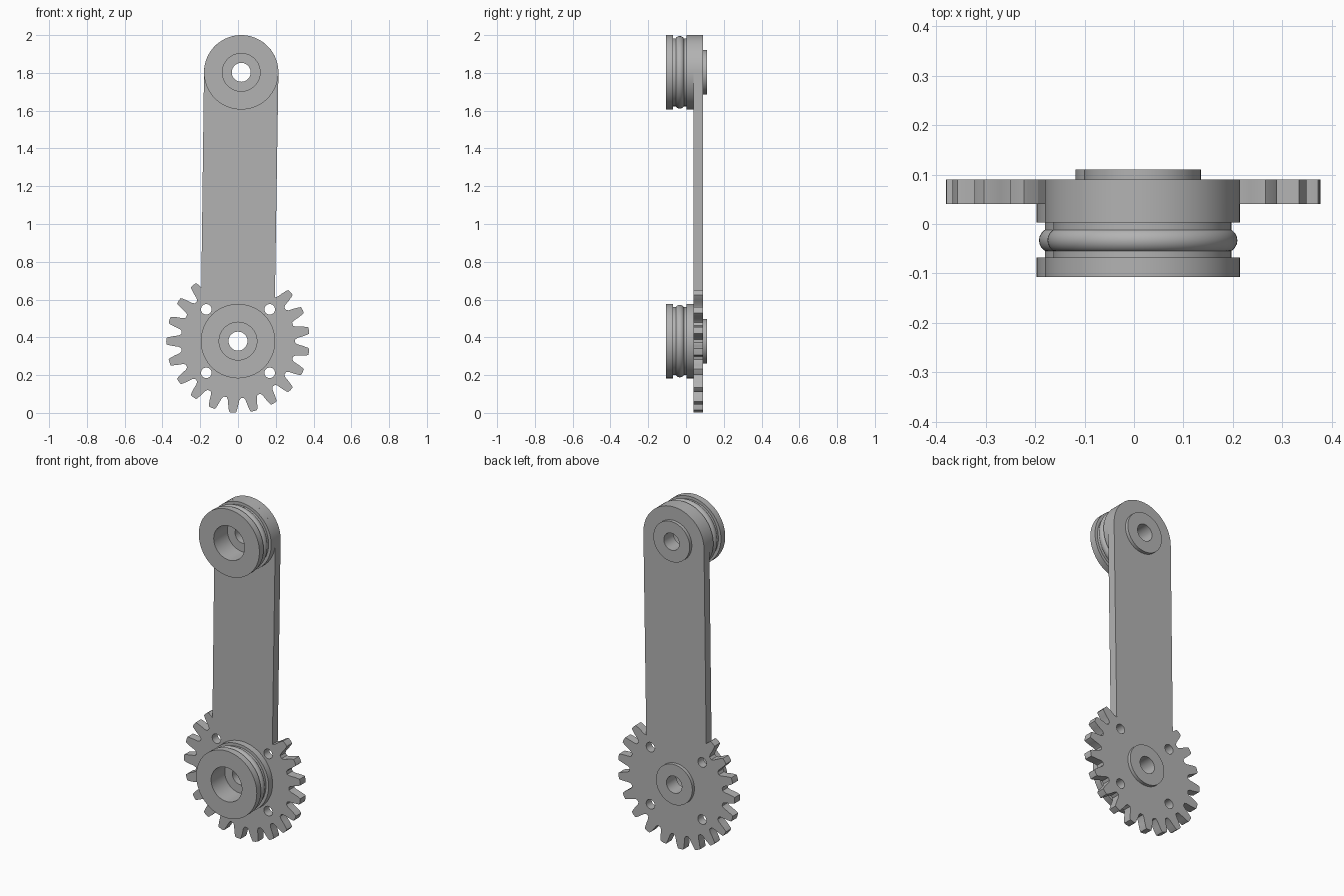
import bpy, bmesh, math
from math import sin, cos, pi, radians

cube = bpy.data.objects.get("Cube")
if cube:
    bpy.data.objects.remove(cube, do_unlink=True)

GEAR = (0.0, 0.38)       # lower axle, x and z
TOP = (0.017, 1.803)     # upper axle
R = 0.197                # arm end and flange radius

grey = bpy.data.materials.new("plain_grey")
grey.use_nodes = True
colour = (0.45, 0.45, 0.45, 1)
grey.diffuse_color = colour
grey.node_tree.nodes["Principled BSDF"].inputs["Base Color"].default_value = colour


def finish(obj):
    bpy.ops.object.select_all(action='DESELECT')
    obj.select_set(True)
    bpy.context.view_layer.objects.active = obj
    if obj.type == 'CURVE':
        bpy.ops.object.convert(target='MESH')
        obj = bpy.context.object
    obj.data.materials.clear()
    obj.data.materials.append(grey)
    bpy.ops.object.shade_smooth_by_angle(angle=radians(30))


def circle(centre, radius, count, start=0.0, sweep=2 * pi, closed=True):
    steps = count if closed else count - 1
    return [(centre[0] + radius * cos(start + sweep * i / steps),
             centre[1] + radius * sin(start + sweep * i / steps)) for i in range(count)]


# Outline of the arm merged with its toothed end
flank = [(7, 0.303), (5.5, 0.315), (4.3, 0.345), (3.2, 0.37), (2.6, 0.379)]
tooth = [(-a, r) for a, r in flank] + [(0, 0.38)] + [(a, r) for a, r in reversed(flank)]
pitch = 360 / 21
outline = []
for k in range(7, 24):
    for a, r in tooth:
        angle = radians((k + 0.5) * pitch + a)
        x, z = r * cos(angle), r * sin(angle)
        if z < 0.2 or abs(x) > 0.19:      # leave out what the arm covers
            outline.append((GEAR[0] + x, GEAR[1] + z))
outline += circle(TOP, R, 49, 0, pi, closed=False)

# Axle openings and four small bolt holes
loops = [outline, circle(GEAR, 0.07, 48), circle(TOP, 0.07, 48)]
for sx in (-1, 1):
    for sz in (-1, 1):
        loops.append(circle((GEAR[0] + sx * 0.168, GEAR[1] + sz * 0.168), 0.028, 24))

plate = bpy.data.curves.new("gear_arm", 'CURVE')
plate.dimensions = '2D'
plate.fill_mode = 'BOTH'
plate.extrude = 0.025
for loop in loops:
    spline = plate.splines.new('POLY')
    spline.points.add(len(loop) - 1)
    for point, (x, z) in zip(spline.points, loop):
        point.co = (x, z, 0, 1)
    spline.use_cyclic_u = True
arm = bpy.data.objects.new("gear_arm", plate)
arm.rotation_euler.x = pi / 2
arm.location.y = 0.065
bpy.context.collection.objects.link(arm)
finish(arm)


def lathe(name, profile, centre, segments=72):
    """Turn a closed (radius, y) profile about an axle."""
    bm = bmesh.new()
    verts = [bm.verts.new((r, y, 0)) for r, y in profile]
    edges = [bm.edges.new((verts[i - 1], verts[i])) for i in range(len(verts))]
    bmesh.ops.spin(bm, geom=verts + edges, cent=(0, 0, 0), axis=(0, 1, 0),
                   angle=2 * pi, steps=segments)
    bmesh.ops.remove_doubles(bm, verts=bm.verts[:], dist=0.0001)
    bmesh.ops.recalc_face_normals(bm, faces=bm.faces[:])
    mesh = bpy.data.meshes.new(name)
    bm.to_mesh(mesh)
    bm.free()
    obj = bpy.data.objects.new(name, mesh)
    obj.location = (centre[0], 0, centre[1])
    bpy.context.collection.objects.link(obj)
    finish(obj)


# Grooved roller with a stepped bore and a rear boss, plus a round ring in its groove
roller = [(0.1, -0.107), (R, -0.107), (R, -0.068), (0.18, -0.068), (0.18, 0.003),
          (R, 0.003), (R, 0.04), (0.07, 0.04), (0.07, 0.09), (0.118, 0.09),
          (0.118, 0.11), (0.05, 0.11), (0.05, 0.02), (0.1, 0.02)]
ring = circle((0.167, -0.033), 0.025, 20)
for label, centre in (("lower", GEAR), ("upper", TOP)):
    lathe(label + "_roller", roller, centre)
    lathe(label + "_ring", ring, centre)
